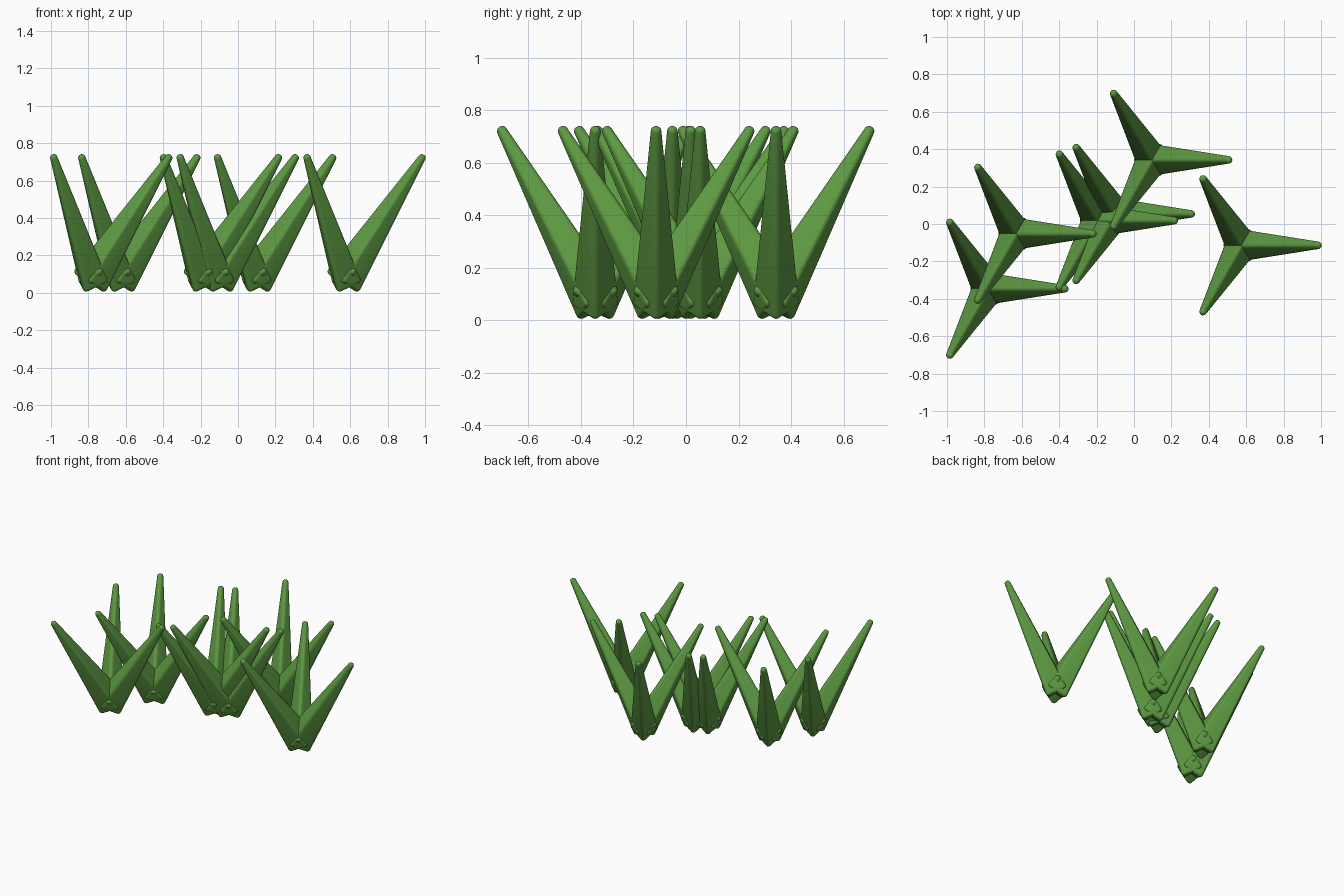
import bpy, bmesh
from math import sin, cos, pi, radians
from mathutils import Vector, Matrix

if "Cube" in bpy.data.objects:
    bpy.data.objects.remove(bpy.data.objects["Cube"])

green = bpy.data.materials.new("leaf green")
green.diffuse_color = (0.11, 0.32, 0.055, 1)
green.use_nodes = True
green.node_tree.nodes["Principled BSDF"].inputs["Base Color"].default_value = green.diffuse_color

SIDES = 4
LEAN = radians(32.6)
# (distance along blade, core depth, core half width, edge rounding)
RINGS = [(0.0, 0.081, 0.066, 0.02), (0.774, 0.002, 0.002, 0.018)]


def add_blade(bm, angle):
    """Rounded four-sided blade: hull of small balls on each core corner."""
    place = (Matrix.Rotation(angle, 4, 'Z')
             @ Matrix.Translation((-0.007, 0, 0.07))
             @ Matrix.Rotation(LEAN, 4, 'Y'))
    part = bmesh.new()
    for z, depth, width, ball in RINGS:
        for i in range(SIDES):
            a = 2 * pi * i / SIDES
            p = place @ Vector((depth * cos(a), width * sin(a), z))
            bmesh.ops.create_icosphere(part, subdivisions=3, radius=ball,
                                       matrix=Matrix.Translation(p))
    cloud = [v.co.copy() for v in part.verts]
    part.free()
    verts = [bm.verts.new(c) for c in cloud]
    res = bmesh.ops.convex_hull(bm, input=verts)
    loose = {g for g in res["geom_interior"] + res["geom_unused"]
             if isinstance(g, bmesh.types.BMVert)}
    bmesh.ops.delete(bm, geom=list(loose), context='VERTS')


# one tuft mesh: three blades spreading evenly
bm = bmesh.new()
for k in range(3):
    add_blade(bm, 2 * pi * k / 3)
bmesh.ops.recalc_face_normals(bm, faces=bm.faces)
mesh = bpy.data.meshes.new("grass_tuft")
bm.to_mesh(mesh)
bm.free()
mesh.materials.append(green)
mesh.shade_smooth()

# scattered tufts
spots = [(0.096, 0.343), (0.574, -0.114), (-0.63, -0.052),
         (-0.78, -0.346), (-0.104, 0.054), (-0.194, 0.018)]
for x, y in spots:
    tuft = bpy.data.objects.new("grass_tuft", mesh)
    tuft.location = (x, y, 0)
    bpy.context.collection.objects.link(tuft)
